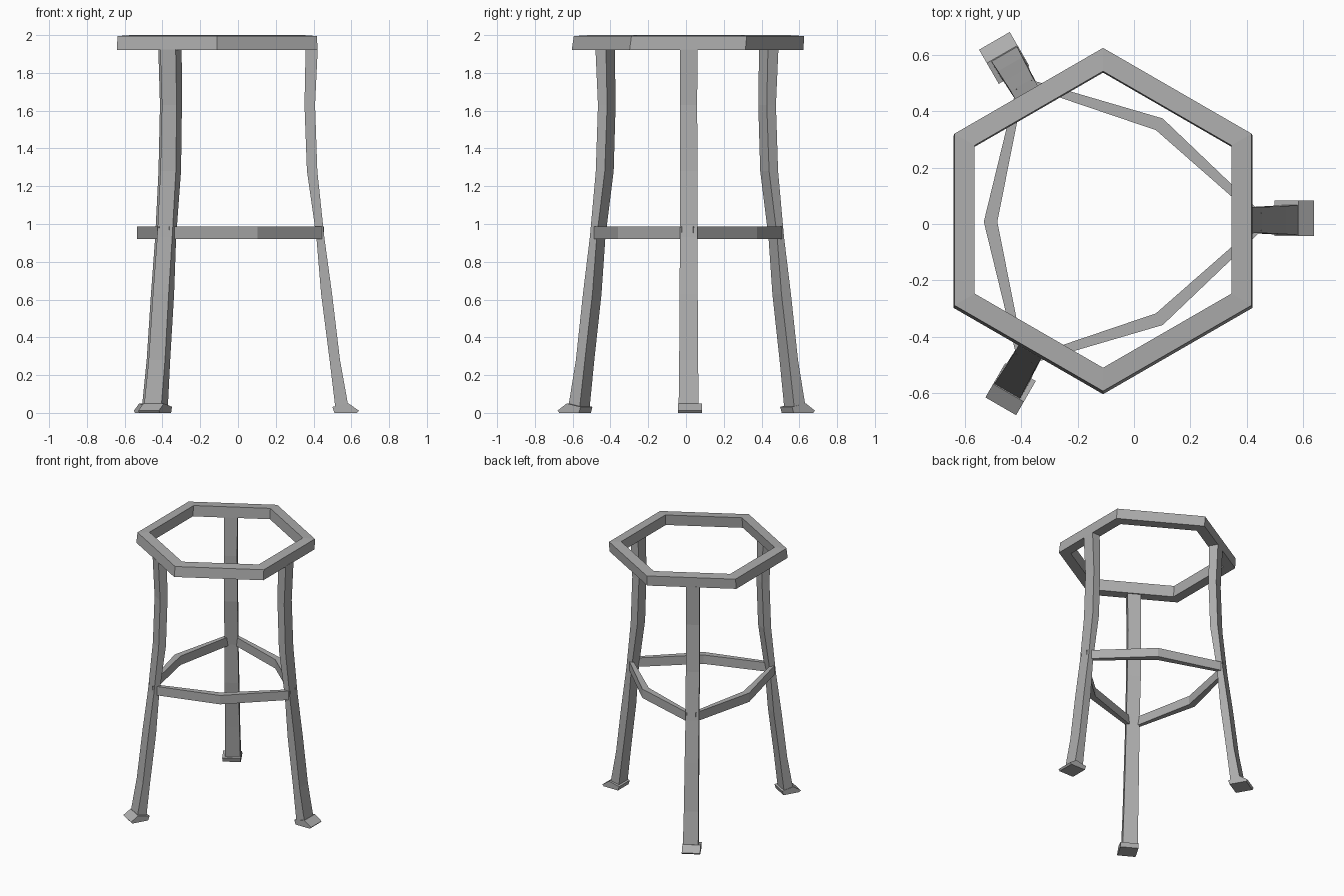
import bpy, bmesh
from math import radians
from mathutils import Matrix, Vector

cube = bpy.data.objects.get("Cube")
if cube:
    bpy.data.objects.remove(cube, do_unlink=True)

CENTRE = Matrix.Translation((-0.11, 0.008, 0))

grey = bpy.data.materials.new("grey metal")
grey.use_nodes = True
colour = (0.42, 0.42, 0.42, 1)
grey.diffuse_color = colour
grey.node_tree.nodes["Principled BSDF"].inputs["Base Color"].default_value = colour


def turn(degrees):
    return Matrix.Rotation(radians(degrees), 4, "Z")


def loft(name, sections, matrix, closed=False):
    """Skin a row of matching cross-sections; cap the ends unless closed."""
    bm = bmesh.new()
    loops = [[bm.verts.new(matrix @ Vector(p)) for p in s] for s in sections]
    pairs = list(zip(loops, loops[1:]))
    if closed:
        pairs.append((loops[-1], loops[0]))
    else:
        bm.faces.new(loops[0])
        bm.faces.new(loops[-1])
    for a, b in pairs:
        for i in range(len(a)):
            j = (i + 1) % len(a)
            bm.faces.new((a[i], a[j], b[j], b[i]))
    bmesh.ops.recalc_face_normals(bm, faces=bm.faces)
    mesh = bpy.data.meshes.new(name)
    bm.to_mesh(mesh)
    bm.free()
    mesh.materials.append(grey)
    obj = bpy.data.objects.new(name, mesh)
    bpy.context.collection.objects.link(obj)
    return obj


# Hexagonal seat rim, slightly skewed towards the back at the top
rim_profile = [(0.53, 0, 1.92), (0.613, -0.0, 1.92), (0.61, 0, 1.995), (0.527, 0, 2.0)]
rim = []
for k in range(6):
    section = [turn(30 + 60 * k) @ Vector(p) for p in rim_profile]
    for p in section[2:]:
        p.y += 0.008
    rim.append(section)
loft("seat_rim", rim, CENTRE, closed=True)

# Leg stations: height, inner radius, outer radius, half width
leg_stations = [
    (0.03, 0.625, 0.695, 0.053),
    (0.28, 0.595, 0.65, 0.05),
    (0.63, 0.55, 0.608, 0.048),
    (0.93, 0.525, 0.567, 0.046),
    (1.28, 0.475, 0.53, 0.047),
    (1.63, 0.462, 0.518, 0.045),
    (1.925, 0.468, 0.532, 0.047),
]
SHIFT = 0.006
leg = [[(a, SHIFT - w, z), (b, SHIFT - w, z), (b, SHIFT + w, z), (a, SHIFT + w, z)]
       for z, a, b, w in leg_stations]

# Wedge foot, drawn as radius and height
foot_profile = [(0.62, 0), (0.61, 0.032), (0.695, 0.05), (0.75, 0.012), (0.74, 0)]
foot = [[(r, t, z) for r, z in foot_profile] for t in (-0.05, 0.076)]

# Bent brace between neighbouring legs
LOW, HIGH = 0.92, 0.987


def brace_section(degrees, inner, outer, offset):
    corners = [(inner, offset, LOW), (outer, offset, LOW),
               (outer, offset, HIGH), (inner, offset, HIGH)]
    return [turn(degrees) @ Vector(c) for c in corners]


brace = [brace_section(0, 0.525, 0.565, 0.03),
         brace_section(60, 0.376, 0.424, 0),
         brace_section(120, 0.525, 0.565, -0.03)]

for label, angle in (("left", 0), ("back_right", 120), ("front_right", 240)):
    place = CENTRE @ turn(angle)
    loft(label + "_leg", leg, place)
    loft(label + "_foot", foot, place)
    loft(label + "_brace", brace, place)
